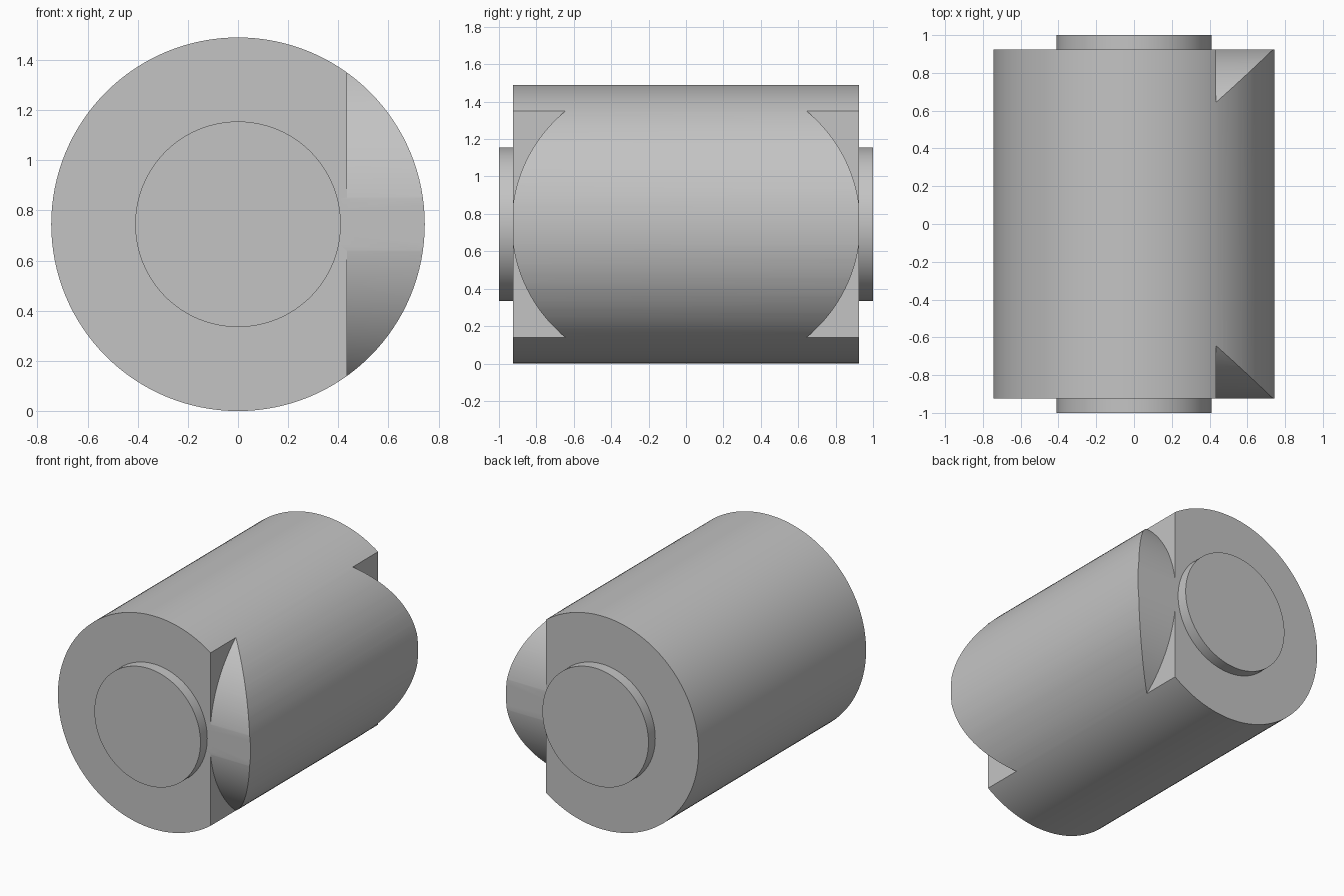
import bpy, bmesh, math
from mathutils import Matrix, Vector

cube = bpy.data.objects.get("Cube")
if cube:
    bpy.data.objects.remove(cube, do_unlink=True)

RADIUS, HALF_LENGTH = 0.745, 0.925
BOSS_RADIUS, HALF_TOTAL = 0.41, 1.0
FLAT_X = 0.435                       # plane the end notches are cut down to
ARC_RADIUS, ARC_Y = 0.781, 0.151     # rounded wall of each notch

grey = bpy.data.materials.new("plain_grey")
grey.use_nodes = True
grey.diffuse_color = (0.55, 0.55, 0.55, 1)
grey.node_tree.nodes["Principled BSDF"].inputs["Base Color"].default_value = grey.diffuse_color


def add_object(name, bm):
    bmesh.ops.recalc_face_normals(bm, faces=bm.faces)
    mesh = bpy.data.meshes.new(name)
    bm.to_mesh(mesh)
    bm.free()
    mesh.materials.append(grey)
    obj = bpy.data.objects.new(name, mesh)
    bpy.context.collection.objects.link(obj)
    return obj


def stepped_cylinder(name, segments=128):
    """Rings along y, skinned into a drum with a raised round boss on each end."""
    bm = bmesh.new()
    rings = []
    for r, y in ((BOSS_RADIUS, -HALF_TOTAL), (BOSS_RADIUS, -HALF_LENGTH),
                 (RADIUS, -HALF_LENGTH), (RADIUS, HALF_LENGTH),
                 (BOSS_RADIUS, HALF_LENGTH), (BOSS_RADIUS, HALF_TOTAL)):
        angles = [math.tau * i / segments for i in range(segments)]
        rings.append([bm.verts.new((r * math.cos(a), y, RADIUS + r * math.sin(a)))
                      for a in angles])
    for a, b in zip(rings, rings[1:]):
        for i in range(segments):
            j = (i + 1) % segments
            bm.faces.new((a[i], a[j], b[j], b[i]))
    bm.faces.new(rings[0])
    bm.faces.new(rings[-1])
    return add_object(name, bm)


def notch_cutter(name, side, steps=64):
    """Prism along x whose inner wall is an arc bulging towards the end face."""
    bm = bmesh.new()
    limit = math.asin(0.7 / ARC_RADIUS)
    profile = []
    for i in range(steps + 1):
        a = -limit + 2 * limit * i / steps
        profile.append((ARC_Y + ARC_RADIUS * math.cos(a), ARC_RADIUS * math.sin(a)))
    profile += [(1.2, 0.7), (1.2, -0.7)]
    face = bm.faces.new([bm.verts.new((FLAT_X, side * y, RADIUS + z)) for y, z in profile])
    extruded = bmesh.ops.extrude_face_region(bm, geom=[face])["geom"]
    bmesh.ops.translate(bm, vec=(0.6, 0, 0),
                        verts=[v for v in extruded if isinstance(v, bmesh.types.BMVert)])
    cutter = add_object(name, bm)
    cutter.hide_render = True
    return cutter


# Drum with end bosses
drum = stepped_cylinder("drum_with_bosses")

# Notch at each end, on the left side
bpy.ops.object.select_all(action="DESELECT")
drum.select_set(True)
bpy.context.view_layer.objects.active = drum
for label, side in (("front", -1), ("back", 1)):
    cutter = notch_cutter(label + "_notch_cutter", side)
    mod = drum.modifiers.new(label + "_notch", "BOOLEAN")
    mod.operation = "DIFFERENCE"
    mod.solver = "EXACT"
    mod.object = cutter
    bpy.ops.object.modifier_apply(modifier=mod.name)
    bpy.data.objects.remove(cutter, do_unlink=True)

bpy.ops.object.shade_smooth_by_angle(angle=math.radians(30))
